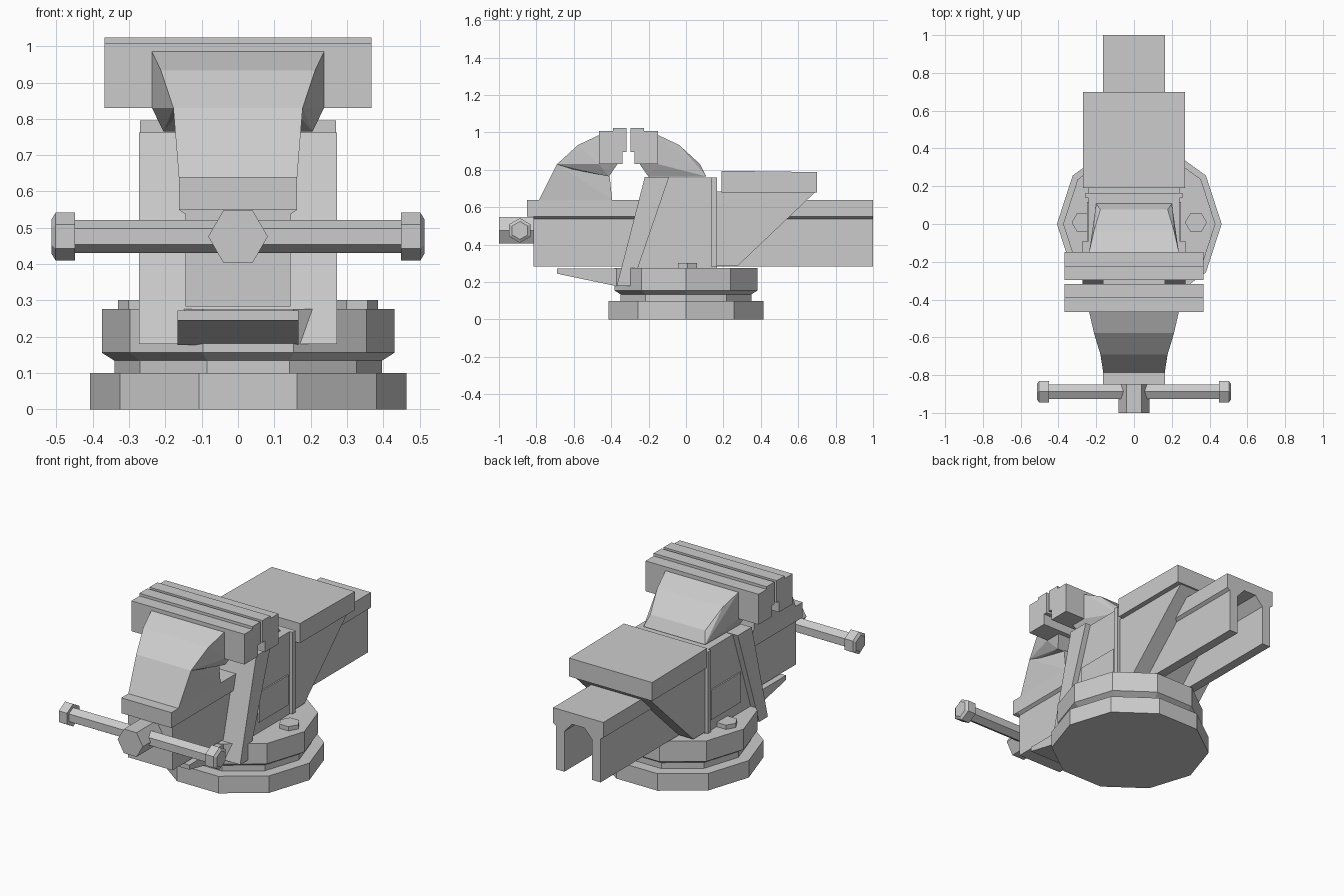
import bpy, bmesh, math
from mathutils import Matrix

if "Cube" in bpy.data.objects:
    bpy.data.objects.remove(bpy.data.objects["Cube"])

steel = bpy.data.materials.new("light_grey_steel")
steel.use_nodes = True
GREY = (0.6, 0.6, 0.6, 1)
steel.diffuse_color = GREY
steel.node_tree.nodes["Principled BSDF"].inputs["Base Color"].default_value = GREY


def finish(name, bm):
    bmesh.ops.recalc_face_normals(bm, faces=bm.faces)
    mesh = bpy.data.meshes.new(name)
    bm.to_mesh(mesh)
    bm.free()
    mesh.materials.append(steel)
    obj = bpy.data.objects.new(name, mesh)
    bpy.context.collection.objects.link(obj)
    return obj


def hull(name, points):
    """Convex solid from (half width, y, z) points mirrored across x."""
    bm = bmesh.new()
    for w, y, z in points:
        for x in (-w, w):
            bm.verts.new((x, y, z))
    made = bmesh.ops.convex_hull(bm, input=bm.verts)
    unused = [v for v in made["geom_interior"] if isinstance(v, bmesh.types.BMVert)]
    bmesh.ops.delete(bm, geom=unused, context='VERTS')
    bmesh.ops.dissolve_limit(bm, angle_limit=0.01, verts=bm.verts, edges=bm.edges)
    return finish(name, bm)


def side_prism(name, half, profile):
    """Side profile of (y, z) points stretched across x."""
    return hull(name, [(half, y, z) for y, z in profile])


def box(name, half, y0, y1, z0, z1):
    return side_prism(name, half, [(y0, z0), (y1, z0), (y1, z1), (y0, z1)])


def extrude_y(name, half_profile, y0, y1):
    """Mirrored (x, z) outline extruded along y."""
    outline = half_profile + [(-x, z) for x, z in reversed(half_profile)]
    bm = bmesh.new()
    face = bm.faces.new([bm.verts.new((x, y0, z)) for x, z in outline])
    made = bmesh.ops.extrude_face_region(bm, geom=[face])
    verts = [v for v in made["geom"] if isinstance(v, bmesh.types.BMVert)]
    bmesh.ops.translate(bm, verts=verts, vec=(0, y1 - y0, 0))
    return finish(name, bm)


def rod(name, sides, centre, axis, r1, r2, length):
    """Straight or tapered polygonal rod starting at centre."""
    bm = bmesh.new()
    bmesh.ops.create_cone(bm, cap_ends=True, segments=sides, radius1=r1, radius2=r2, depth=length)
    # put the first corner on +x
    corner = max(bm.verts, key=lambda v: (v.co.x, v.co.y))
    spin = Matrix.Rotation(-math.atan2(corner.co.y, corner.co.x), 4, 'Z')
    lift = Matrix.Translation((0, 0, length / 2))
    turn = {'Z': Matrix(), 'X': Matrix.Rotation(math.pi / 2, 4, 'Y'),
            '-X': Matrix.Rotation(-math.pi / 2, 4, 'Y'),
            'Y': Matrix.Rotation(-math.pi / 2, 4, 'X')}[axis]
    bmesh.ops.transform(bm, verts=bm.verts, matrix=Matrix.Translation(centre) @ turn @ lift @ spin)
    return finish(name, bm)


# Swivel base
BX = 0.028
rod("base_plate", 10, (BX, 0, 0), 'Z', 0.436, 0.436, 0.1)
rod("base_neck", 10, (BX, 0, 0.1), 'Z', 0.368, 0.368, 0.035)
rod("swivel_chamfer", 10, (BX, 0, 0.134), 'Z', 0.368, 0.403, 0.022)
rod("swivel_flange", 10, (BX, 0, 0.156), 'Z', 0.403, 0.403, 0.12)
for side, sx in (("left", 1), ("right", -1)):
    rod(side + "_base_bolt", 6, (BX + sx * 0.3, 0.008, 0.27), 'Z', 0.058, 0.058, 0.031)

# Fixed body, ribs and anvil
side_prism("fixed_body", 0.24, [(-0.29, 0.27), (-0.11, 0.76), (0.165, 0.76), (0.165, 0.27)])
side_prism("front_rib", 0.273, [(-0.37, 0.18), (-0.29, 0.18), (-0.09, 0.763), (-0.22, 0.763)])
box("rear_rib", 0.258, 0.137, 0.165, 0.28, 0.76)
side_prism("anvil_gusset", 0.24, [(0.15, 0.285), (0.275, 0.285), (0.695, 0.685), (0.15, 0.685)])
side_prism("anvil", 0.27, [(0.19, 0.68), (0.7, 0.68), (0.7, 0.788), (0.19, 0.795)])
box("side_plate", 0.248, -0.157, 0.117, 0.34, 0.515)
side_prism("front_tongue", 0.167, [(-0.69, 0.272), (-0.69, 0.245), (-0.37, 0.178),
                                   (-0.28, 0.178), (-0.28, 0.272)])

# Sliding beam: solid head, open channel behind
outer = [(0.145, 0.283), (0.145, 0.538), (0.163, 0.55), (0.163, 0.64)]
extrude_y("slide_head", outer, -0.815, -0.39)
arch = [(0.04, 0.575), (0.09, 0.52), (0.09, 0.283)]
extrude_y("slide_channel", arch + outer, -0.39, 1.0)
box("slide_front_lip", 0.163, -0.85, -0.8, 0.55, 0.64)

# Moving jaw column
hull("moving_jaw_column", [(0.163, -0.785, 0.64), (0.163, -0.395, 0.64),
                           (0.163, -0.415, 0.77), (0.178, -0.69, 0.83), (0.163, -0.415, 0.83)])

# Jaw heads, the fixed one mirroring the moving one
MID = -0.307
for name, s in (("moving", -1), ("fixed", 1)):
    head = [(0.178, 0.383, 0.83), (0.212, 0.27, 0.933), (0.237, 0.16, 0.985),
            (0.237, 0.16, 0.83), (0.237, 0.06, 0.83), (0.205, 0.105, 0.765),
            (0.237, 0.06, 0.98), (0.163, 0.36, 0.815)]
    if s > 0:
        head += [(0.2, 0.415, 0.765)]
    hull(name + "_jaw_head", [(w, MID + s * d, z) for w, d, z in head])
    for part, near, far, z0, z1 in (("block", 0.032, 0.158, 0.83, 1.008),
                                    ("plate", 0.01, 0.083, 0.895, 1.024)):
        box(name + "_jaw_" + part, 0.367, MID + s * near, MID + s * far, z0, z1)

# Lead screw and handle
HY, HZ = -0.888, 0.476
rod("lead_screw", 6, (0, -1.0, HZ), 'Y', 0.082, 0.082, 0.2)
for side, axis, sx in (("left", 'X', 1), ("right", '-X', -1)):
    rod(side + "_handle_bar", 6, (0, HY, HZ), axis, 0.045, 0.045, 0.46)
    rod(side + "_handle_knob", 6, (sx * 0.449, HY, HZ), axis, 0.066, 0.066, 0.053)
    rod(side + "_knob_cap", 6, (sx * 0.502, HY, HZ), axis, 0.066, 0.048, 0.011)
